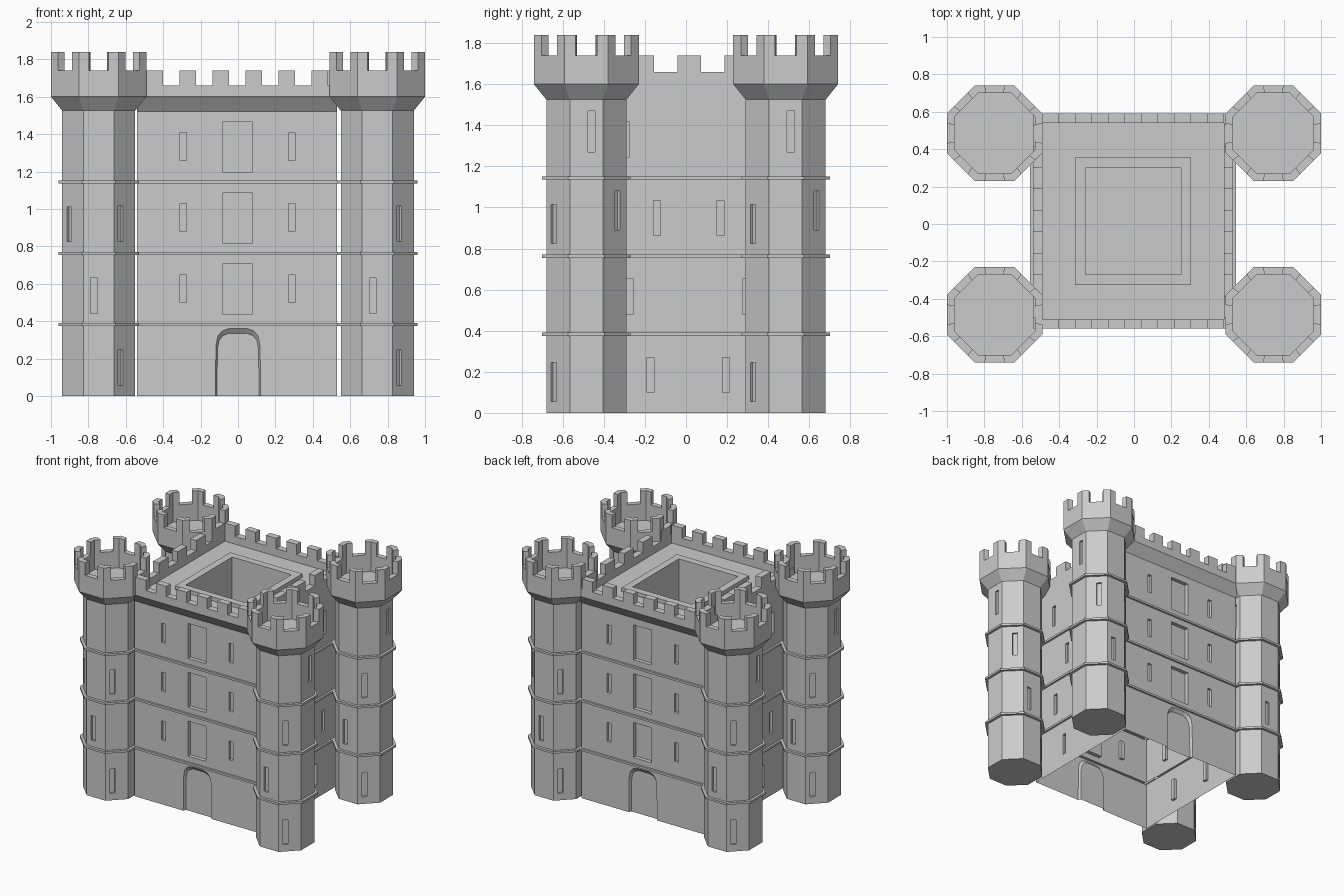
import bpy, bmesh, math
from mathutils import Matrix, Vector

if "Cube" in bpy.data.objects:
    bpy.data.objects.remove(bpy.data.objects["Cube"])

stone = bpy.data.materials.new("grey stone")
stone.use_nodes = True
stone.diffuse_color = (0.6, 0.6, 0.6, 1)
stone.node_tree.nodes["Principled BSDF"].inputs["Base Color"].default_value = (0.6, 0.6, 0.6, 1)

BANDS = (0.383, 0.763, 1.143)
BAND_HALF = 0.008


def finish(name, bm):
    bmesh.ops.recalc_face_normals(bm, faces=bm.faces)
    mesh = bpy.data.meshes.new(name)
    bm.to_mesh(mesh)
    bm.free()
    mesh.materials.append(stone)
    obj = bpy.data.objects.new(name, mesh)
    bpy.context.collection.objects.link(obj)
    return obj


def loft(bm, rings):
    """Closed skin through a list of equally long point rings."""
    rows = [[bm.verts.new(p) for p in ring] for ring in rings]
    n = len(rows[0])
    for a, b in zip(rows, rows[1:]):
        for i in range(n):
            j = (i + 1) % n
            bm.faces.new((a[i], a[j], b[j], b[i]))
    bm.faces.new(rows[0][::-1])
    bm.faces.new(rows[-1])


def box(bm, x0, x1, y0, y1, z0, z1, turn=Matrix()):
    corners = ((x0, y0), (x1, y0), (x1, y1), (x0, y1))
    loft(bm, [[turn @ Vector((x, y, z)) for x, y in corners] for z in (z0, z1)])


def carve(obj, bm):
    """Cut the given shapes out of an object."""
    cutter = finish("recess_cutter", bm)
    cutter.hide_render = True
    mod = obj.modifiers.new("recesses", 'BOOLEAN')
    mod.operation = 'DIFFERENCE'
    mod.solver = 'EXACT'
    mod.object = cutter
    bpy.context.view_layer.objects.active = obj
    bpy.ops.object.modifier_apply(modifier=mod.name)
    bpy.data.objects.remove(cutter)


# ---- Keep ----
CX, CY, HX, HY = -0.005, 0.015, 0.535, 0.515
FLARE, WALL = 0.06, 0.05


def rect(hx, hy, z):
    return [(CX + sx * hx, CY + sy * hy, z)
            for sx, sy in ((-1, -1), (1, -1), (1, 1), (-1, 1))]


rings = [rect(HX, HY, 0)]
for z in BANDS:
    for out, dz in ((0, -1), (0.015, -1), (0.015, 1), (0, 1)):
        rings.append(rect(HX + out, HY + out, z + dz * BAND_HALF))
top_y = HY + FLARE
rings += [rect(HX, HY, 1.52), rect(HX, top_y, 1.6), rect(HX, top_y, 1.66),
          rect(HX - WALL, top_y - WALL, 1.66), rect(HX - WALL, top_y - WALL, 1.6),
          rect(0.31, 0.34, 1.6), rect(0.31, 0.34, 1.63),      # kerb round the light well
          rect(0.255, 0.285, 1.63), rect(0.255, 0.285, 1.1)]
bm = bmesh.new()
loft(bm, rings)
keep = finish("keep", bm)

# Windows and doors of the keep
cut = bmesh.new()
half_arch = [(0.122, -0.05), (0.118, 0.27), (0.108, 0.32), (0.085, 0.348), (0.05, 0.36)]
arch = half_arch + [(-x, z) for x, z in reversed(half_arch)]
for angle in (0, math.pi):
    turn = Matrix.Translation((0, CY, 0)) @ Matrix.Rotation(angle, 4, 'Z')
    for floor in range(3):
        z = 0.38 * floor
        box(cut, -0.08, 0.076, -HY - 0.1, -HY + 0.03, 0.435 + z, 0.707 + z, turn)
        for x in (-0.292, 0.288):
            box(cut, x - 0.017, x + 0.017, -HY - 0.1, -HY + 0.02, 0.5 + z, 0.648 + z, turn)
    loft(cut, [[turn @ Vector((x * s, y, z * s)) for x, z in arch]
               for y, s in ((-HY - 0.1, 1), (-HY, 1), (-HY + 0.02, 0.93))])
    # Staggered slits on the side walls
    side = Matrix.Translation((CX, 0, 0)) @ Matrix.Rotation(angle, 4, 'Z')
    for floor, (a, b) in enumerate(((-0.173, 0.195), (-0.272, 0.292),
                                    (-0.142, 0.168), (-0.292, 0.31))):
        z = 0.1 + 0.382 * floor
        for y in (a, b):
            y = y if angle == 0 else -y
            box(cut, HX - 0.02, HX + 0.1, y - 0.017, y + 0.017, z, z + 0.17, side)
carve(keep, cut)

# The keep is open underneath
bm = bmesh.new()
bm.from_mesh(keep.data)
base = [f for f in bm.faces if all(v.co.z < 0.001 for v in f.verts)]
bmesh.ops.delete(bm, geom=base, context='FACES')
bm.to_mesh(keep.data)
bm.free()

# Battlements of the keep
bm = bmesh.new()
step = 2 * (HX - WALL) / 11
for i in range(0, 11, 2):
    x = CX - HX + WALL + i * step
    for y in (CY - top_y, CY + top_y - WALL):
        box(bm, x, x + step, y, y + WALL, 1.66, 1.74)
step = 2 * HY / 9
for i in range(0, 9, 2):
    y = CY - HY + i * step
    for x in (CX - HX, CX + HX - WALL):
        box(bm, x, x + WALL, y, y + step, 1.66, 1.74)
finish("keep_battlements", bm)

# ---- Corner towers ----
SHAFT, HEAD, INNER = 0.195, 0.255, 0.215
HALF = math.pi / 8


def octagon(apothem, z):
    r = apothem / math.cos(HALF)
    return [Vector((r * math.cos(HALF + i * math.pi / 4),
                    r * math.sin(HALF + i * math.pi / 4), z)) for i in range(8)]


def slits(is_left):
    """Face direction in degrees, sideways offset, sill heights, height."""
    for turn in (0, 180):
        yield turn + 270, -0.025, (0.44,), 0.19
        yield turn + 315, -0.03, (0.055, 0.825), 0.19
        yield turn, 0.025, (1.27,), 0.2
    if is_left:
        yield 45, 0.017, (0.89,), 0.19
    else:
        yield 225, -0.028, (0.825,), 0.185


for side, sx in (("left", 1), ("right", -1)):
    for end, sy in (("front", -1), ("back", 1)):
        rings = [octagon(SHAFT, 0)]
        for z in BANDS:
            for r, dz in ((SHAFT, -1), (0.215, -1), (0.215, 1), (SHAFT, 1)):
                rings.append(octagon(r, z + dz * BAND_HALF))
        rings += [octagon(SHAFT, 1.525), octagon(HEAD, 1.6), octagon(HEAD, 1.74),
                  octagon(INNER, 1.74), octagon(INNER, 1.61)]
        bm = bmesh.new()
        loft(bm, rings)
        tower = finish(f"{end}_{side}_tower", bm)

        cut = bmesh.new()
        for degrees, off, sills, height in slits(sx > 0):
            turn = Matrix.Rotation(math.radians(degrees), 4, 'Z')
            for z in sills:
                box(cut, SHAFT - 0.015, SHAFT + 0.1, off - 0.018, off + 0.018,
                    z, z + height, turn)
        carve(tower, cut)

        # Merlons wrap round each corner of the head
        bm = bmesh.new()
        for i in range(8):
            levels = []
            for z in (1.74, 1.84):
                ring = []
                for r, order in ((HEAD, (-1, 0, 1)), (INNER, (1, 0, -1))):
                    pts = octagon(r, z)
                    ring += [pts[i].lerp(pts[(i + k) % 8], 0.25 * abs(k)) for k in order]
                levels.append(ring)
            loft(bm, levels)
        merlons = finish(f"{end}_{side}_tower_battlements", bm)
        tower.location = merlons.location = (sx * 0.745, sy * 0.485, 0)
